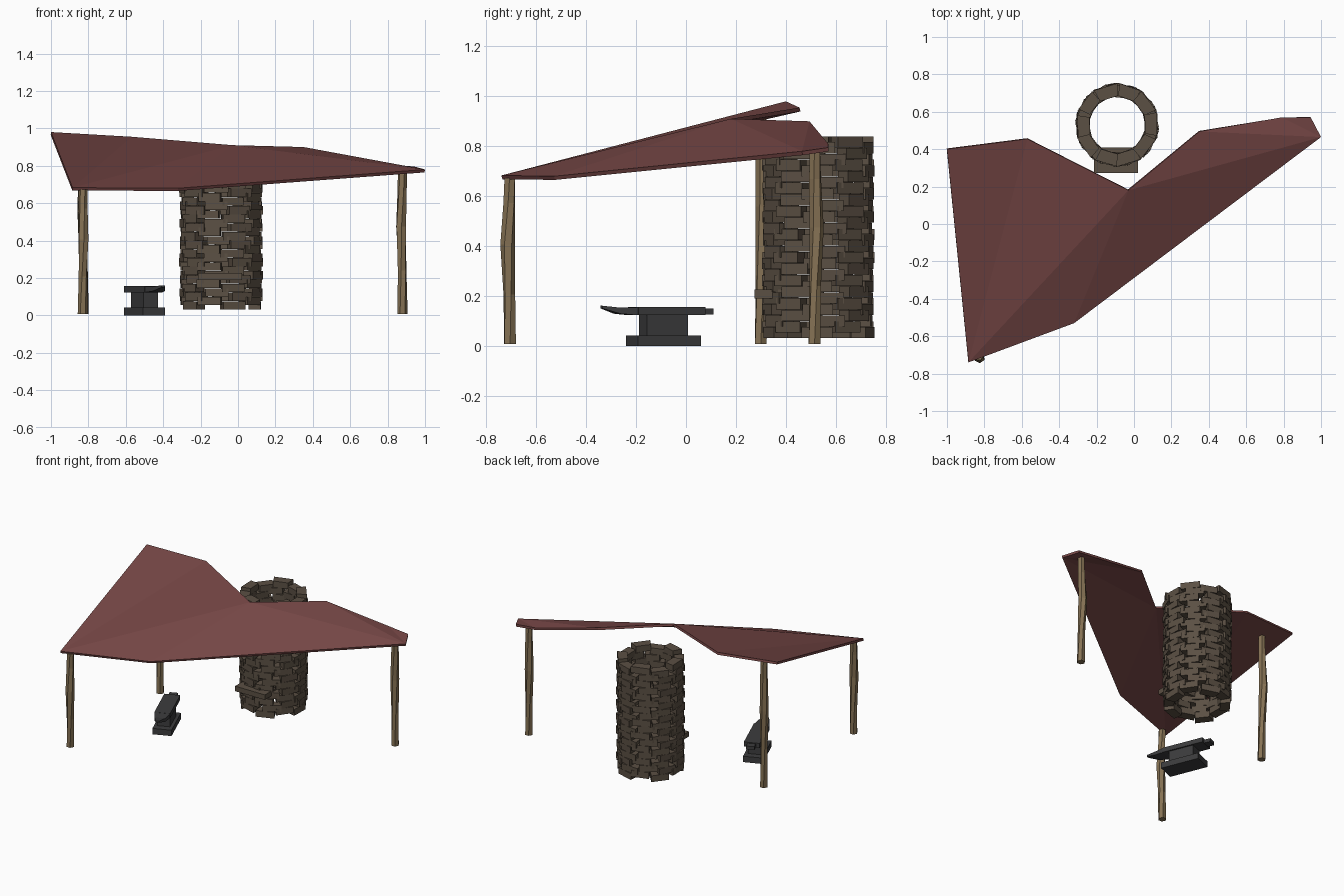
import bpy, bmesh, math, random
from mathutils import Matrix, Vector

if "Cube" in bpy.data.objects:
    bpy.data.objects.remove(bpy.data.objects["Cube"])

random.seed(4)


def material(name, rgb):
    m = bpy.data.materials.new(name)
    m.diffuse_color = (*rgb, 1)
    m.use_nodes = True
    m.node_tree.nodes["Principled BSDF"].inputs["Base Color"].default_value = m.diffuse_color
    return m


CLOTH = material("red_cloth", (0.18, 0.062, 0.06))
STONE = material("brown_stone", (0.105, 0.08, 0.057))
WOOD = material("wood", (0.24, 0.17, 0.09))
IRON = material("iron", (0.045, 0.045, 0.047))


def finish(bm, name, mat):
    bmesh.ops.recalc_face_normals(bm, faces=bm.faces)
    mesh = bpy.data.meshes.new(name)
    bm.to_mesh(mesh)
    bm.free()
    mesh.materials.append(mat)
    ob = bpy.data.objects.new(name, mesh)
    bpy.context.collection.objects.link(ob)
    return ob


def box(bm, size, matrix, taper=1.0):
    """Box with its inner (-x) face narrowed along y by taper."""
    verts = bmesh.ops.create_cube(bm, size=1)["verts"]
    for v in verts:
        if v.co.x < 0:
            v.co.y *= taper
        v.co = matrix @ Vector(a * b for a, b in zip(v.co, size))


def loft(bm, rings):
    """Skin a list of equal-length point rings, capped at both ends."""
    rings = [[bm.verts.new(p) for p in r] for r in rings]
    n = len(rings[0])
    for a, b in zip(rings, rings[1:]):
        for i in range(n):
            bm.faces.new((a[i], a[(i + 1) % n], b[(i + 1) % n], b[i]))
    bm.faces.new(rings[0][::-1])
    bm.faces.new(rings[-1])


# Canopy: folded cloth sheet with a little thickness
bm = bmesh.new()
pts = [(-1, .40, .98), (-.57, .455, .955), (-.03, .18, .91), (.35, .495, .90),
       (.79, .57, .81), (.945, .57, .795), (1, .465, .78),
       (-.32, -.53, .68), (-.885, -.74, .683)]
v = [bm.verts.new(p) for p in pts]
for f in [(8, 1, 0), (8, 2, 1), (8, 7, 2), (7, 6, 2), (6, 3, 2), (6, 4, 3), (6, 5, 4)]:
    bm.faces.new([v[i] for i in f])
canopy = finish(bm, "canopy", CLOTH)
mod = canopy.modifiers.new("thickness", "SOLIDIFY")
mod.thickness, mod.offset = 0.016, -1


# Posts: crooked six-sided poles
def post(name, x, y, top, bend):
    bm = bmesh.new()
    rings = []
    for t, k, r in [(0, 0, .027), (.3, .3, .024), (.6, 1, .029), (.85, .3, .025), (1, .1, .024)]:
        z = 0.007 + t * (top - 0.007)
        rings.append([(x + bend[0] * k + r * math.cos(i * math.pi / 3 + t),
                       y + bend[1] * k + r * math.sin(i * math.pi / 3 + t), z) for i in range(6)])
    loft(bm, rings)
    finish(bm, name, WOOD)


post("front_left_post", -.83, -.705, .672, (.004, -.01))
post("right_post", .88, .515, .785, (-.008, .008))
post("back_left_post", -.825, .30, .925, (-.008, .008))

# Chimney: courses of loose wedge bricks, neighbours staggered by half a course
bm = bmesh.new()
N, ROWS, H, Z0 = 10, 17, 0.0463, 0.03
for row in range(ROWS):
    for i in range(N):
        ang = 2 * math.pi * (i + 0.33 * (row % 2)) / N + random.uniform(-.04, .04)
        z = Z0 + H * (row + 0.5 + 0.5 * (i % 2))
        m = (Matrix.Translation((-.09, .53, z)) @ Matrix.Rotation(ang, 4, 'Z')
             @ Matrix.Translation((.181 + random.uniform(-.003, .003), 0, 0)))
        box(bm, (.065, random.uniform(.118, .132), H - .002), m, .78)
finish(bm, "chimney_bricks", STONE)

# Hearth ledge at the chimney front
bm = bmesh.new()
box(bm, (.235, .135, .036), Matrix.Translation((-.097, .341, .208)))
finish(bm, "hearth_ledge", STONE)

# Anvil: foot, waist, body, heel and horn, turned in plan (horn along local -y)
place = Matrix.Translation((-.5, -.09, 0)) @ Matrix.Rotation(math.radians(22), 4, 'Z')


def block(bm, w, y0, y1, z0, z1):
    box(bm, (w, y1 - y0, z1 - z0), place @ Matrix.Translation((0, (y0 + y1) / 2, (z0 + z1) / 2)))


bm = bmesh.new()
block(bm, .127, -.136, .136, 0, .042)
finish(bm, "anvil_foot", IRON)
bm = bmesh.new()
block(bm, .085, -.088, .088, .042, .125)
finish(bm, "anvil_waist", IRON)
bm = bmesh.new()
block(bm, .105, -.13, .16, .123, .156)
block(bm, .055, .16, .205, .126, .15)
finish(bm, "anvil_body", IRON)
bm = bmesh.new()
loft(bm, [[place @ Vector((x, y, z)) for x, z in
           [(-w, lo), (w, lo), (w, hi), (-w, hi)]]
          for y, w, lo, hi in [(-.13, .05, .123, .155), (-.2, .036, .129, .153), (-.268, .01, .15, .161)]])
finish(bm, "anvil_horn", IRON)
